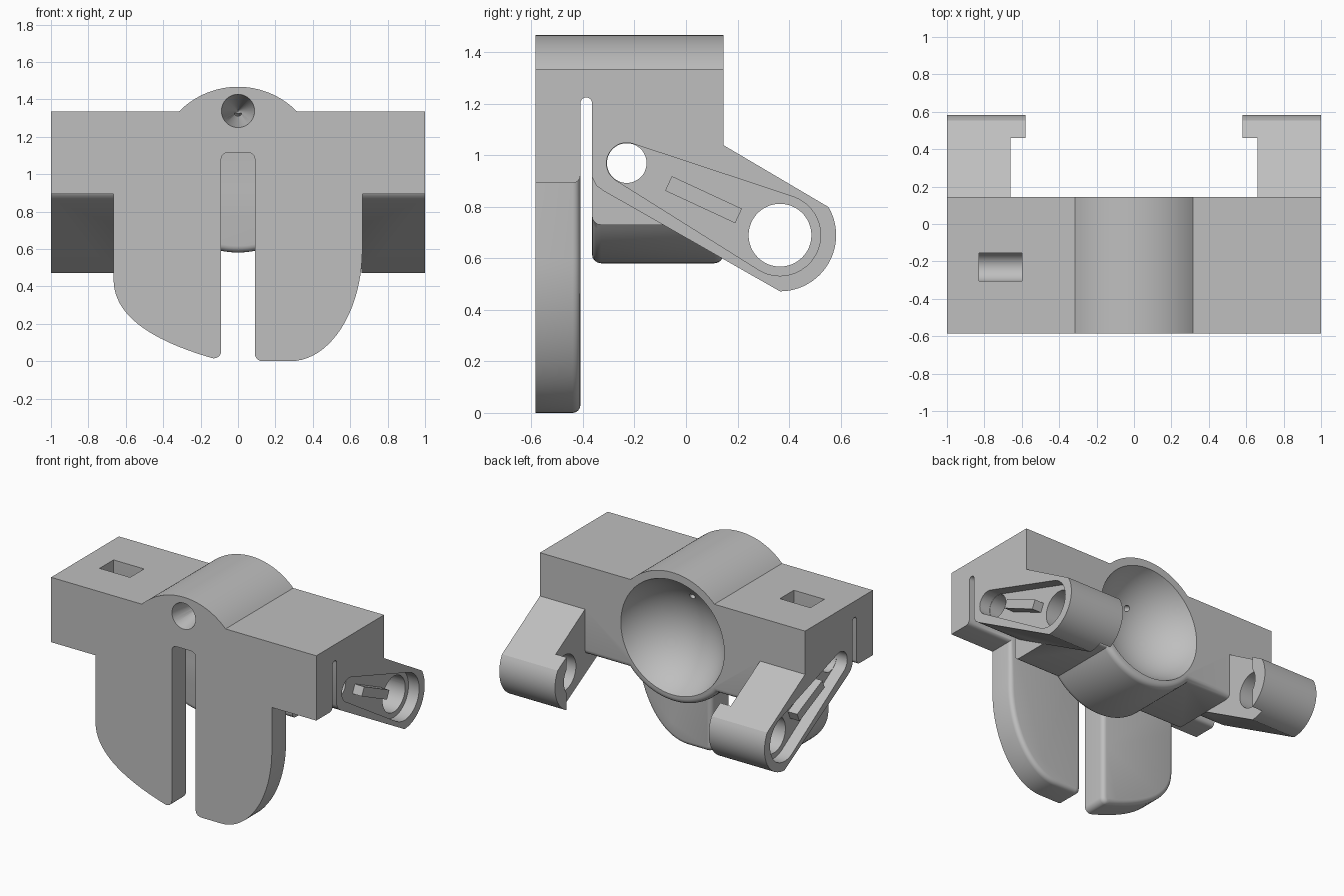
import bpy, bmesh, math
from mathutils import Vector
from mathutils.geometry import convex_hull_2d

cube = bpy.data.objects.get("Cube")
if cube:
    bpy.data.objects.remove(cube, do_unlink=True)

grey = bpy.data.materials.new("plain grey")
grey.use_nodes = True
grey.diffuse_color = (0.52, 0.52, 0.52, 1)
grey.node_tree.nodes["Principled BSDF"].inputs["Base Color"].default_value = (0.52, 0.52, 0.52, 1)

FRONT, BACK, TOP = -0.585, 0.145, 1.335
SLOT_F, SLOT_B = -0.41, -0.365      # flex gap between clip plate and body
SIDE = 0.665                        # half width of plate and core
AXIS_Z, BARREL_R = 1.024, 0.443
PIN, EYE = (-0.23, 0.97), (0.365, 0.69)


def arc(c, r, a0, a1, n=16, rz=None):
    """Points on an arc, angles in degrees."""
    rz = rz or r
    angles = [math.radians(a0 + (a1 - a0) * i / n) for i in range(n + 1)]
    return [(c[0] + r * math.cos(a), c[1] + rz * math.sin(a)) for a in angles]


def link(name, bm):
    bmesh.ops.recalc_face_normals(bm, faces=bm.faces)
    mesh = bpy.data.meshes.new(name)
    bm.to_mesh(mesh)
    bm.free()
    obj = bpy.data.objects.new(name, mesh)
    bpy.context.collection.objects.link(obj)
    return obj


def prism(name, pts, axis, lo, hi, round_edge=None, radius=0.03):
    """Extrude a profile along x (points are y,z) or y (points are x,z)."""
    def place(p, d):
        return (d, p[0], p[1]) if axis == "x" else (p[0], d, p[1])
    bm = bmesh.new()
    a = [bm.verts.new(place(p, lo)) for p in pts]
    b = [bm.verts.new(place(p, hi)) for p in pts]
    bm.faces.new(a)
    bm.faces.new(b[::-1])
    for i in range(len(a)):
        j = (i + 1) % len(a)
        bm.faces.new((a[i], b[i], b[j], a[j]))
    bmesh.ops.recalc_face_normals(bm, faces=bm.faces)
    if round_edge:
        edges = [e for e in bm.edges if round_edge(e.verts[0].co, e.verts[1].co)]
        bmesh.ops.bevel(bm, geom=edges, offset=radius, segments=4, profile=0.5,
                        affect="EDGES", clamp_overlap=False)
    return link(name, bm)


def rod(name, start, end, r1, r2):
    """Cylinder or cone between two points."""
    start, end = Vector(start), Vector(end)
    bm = bmesh.new()
    bmesh.ops.create_cone(bm, cap_ends=True, segments=48, radius1=r1, radius2=r2,
                          depth=(end - start).length)
    bm.transform((end - start).to_track_quat("Z", "Y").to_matrix().to_4x4())
    bmesh.ops.translate(bm, verts=bm.verts, vec=(start + end) / 2)
    return link(name, bm)


def combine(target, tool, operation):
    mod = target.modifiers.new(operation, "BOOLEAN")
    mod.operation, mod.object, mod.solver = operation, tool, "EXACT"
    bpy.context.view_layer.objects.active = target
    bpy.ops.object.modifier_apply(modifier=mod.name)
    bpy.data.objects.remove(tool, do_unlink=True)


# Top beam with the arched crown
half = math.degrees(math.asin((TOP - AXIS_Z) / BARREL_R))
beam_z = 1.2025
crown = arc((0, AXIS_Z), BARREL_R, half, 180 - half, 32)
body = prism("clip_mount_body",
             [(-1, beam_z), (1, beam_z), (1, TOP)] + crown + [(-1, TOP)], "y", FRONT, BACK)

# Front clip plate with two prongs
left_curve = []
for i in range(17):
    t = i / 16
    p = Vector((-0.15, 0.02)) * (1 - t) ** 2 + Vector((-0.66, 0.17)) * 2 * t * (1 - t) \
        + Vector((-SIDE, 0.43)) * t * t
    left_curve.append(tuple(p))
plate = [(1, 1.25), (1, 0.893), (SIDE, 0.893)]
plate += arc((0.28, 0.6), SIDE - 0.28, 0, -90, 20, 0.6)
plate += arc((0.13, 0.04), 0.04, 270, 180, 5)
plate += arc((0.055, 1.08), 0.035, 0, 90, 5) + arc((-0.055, 1.08), 0.035, 90, 180, 5)
plate += arc((-0.13, 0.055), 0.04, 0, -90, 5) + left_curve
plate += [(-SIDE, 0.893), (-1, 0.893), (-1, 1.25)]
clip = prism("clip_plate", plate, "y", FRONT, SLOT_F,
             lambda p, q: min(p.y, q.y) > SLOT_F - 0.001 and max(p.z, q.z) < 1.2
             and abs(p.x + q.x) < 1.99)

# Core with the rounded barrel below
core_z = 0.73
drop = math.degrees(math.asin((AXIS_Z - core_z) / BARREL_R))
core = prism("core", [(SIDE, 1.25), (-SIDE, 1.25), (-SIDE, core_z)]
             + arc((0, AXIS_Z), BARREL_R, 180 + drop, 360 - drop, 32) + [(SIDE, core_z)],
             "y", SLOT_B, BACK,
             lambda p, q: abs(p.y - q.y) < 0.001 and max(p.z, q.z) < 0.9, 0.035)

for part in (clip, core):
    combine(body, part, "UNION")

# Side arms, each with an inward lip behind
tip = arc(EYE, 0.218, 30, -90, 24)
arm = [(SLOT_B, 1.25), (BACK, 1.25), (BACK, 1.04)] + tip + [(-0.32, 0.862)]
arm += [(-0.348, 0.882), (SLOT_B, 0.915)]
lip = [(0.46, 0.854)] + [p for p in tip if p[0] > 0.465] + [(0.46, 0.494)]
for s in (-1, 1):
    span = sorted((s * (SIDE - 0.005), s))
    combine(body, prism("arm", arm, "x", *span), "UNION")
    span = sorted((s * 0.58, s * 0.8))
    combine(body, prism("lip", lip, "x", *span), "UNION")

# Flex gap, rounded at its top
mid = (SLOT_F + SLOT_B) / 2
gap = [(SLOT_F, -0.5), (SLOT_B, -0.5)] + arc((mid, beam_z), (SLOT_B - SLOT_F) / 2, 0, 180, 10)
combine(body, prism("gap_cutter", gap, "x", -1.5, 1.5), "DIFFERENCE")

# Ball socket in the back
bm = bmesh.new()
bmesh.ops.create_uvsphere(bm, u_segments=64, v_segments=32, radius=0.42)
bmesh.ops.translate(bm, verts=bm.verts, vec=(0, 0.3, AXIS_Z))
combine(body, link("socket_cutter", bm), "DIFFERENCE")

# Conical front hole with a thin channel to the socket
combine(body, rod("cone_cutter", (0, -0.6, 1.338), (0, -0.2, 1.338), 0.092, 0.004), "DIFFERENCE")
combine(body, rod("channel_cutter", (0, -0.3, 1.33), (0, -0.02, 1.2), 0.02, 0.02), "DIFFERENCE")

# Recessed pockets on the outer arm faces
rim = arc(PIN, 0.079, 0, 350, 35) + arc(EYE, 0.158, 0, 350, 35)
rim = [rim[i] for i in convex_hull_2d([Vector(p) for p in rim])]
for s in (-1, 1):
    span = sorted((s * 0.92, s * 1.2))
    combine(body, prism("pocket_cutter", rim, "x", *span), "DIFFERENCE")

# Pin and eye holes through both sides
for (y, z), r in ((PIN, 0.077), (EYE, 0.122)):
    combine(body, rod("hole_cutter", (-1.5, y, z), (1.5, y, z), r, r), "DIFFERENCE")

# Square well from the top down to the pin hole
well = [(-0.83, 0.97), (-0.6, 0.97), (-0.6, 1.6), (-0.83, 1.6)]
combine(body, prism("well_cutter", well, "y", -0.305, -0.155), "DIFFERENCE")

# Raised bars inside the pockets
along = Vector((0.28, -0.13)).normalized() * 0.15
across = Vector((-along.y, along.x)).normalized() * 0.031
centre = Vector((0.068, 0.828))
bar = [centre + along + across, centre + along - across,
       centre - along - across, centre - along + across]
for s in (-1, 1):
    span = sorted((s * 0.9, s * 0.99))
    combine(body, prism("bar", bar, "x", *span), "UNION")

# Finish
body.data.materials.clear()
body.data.materials.append(grey)
bpy.ops.object.select_all(action="DESELECT")
body.select_set(True)
bpy.context.view_layer.objects.active = body
bpy.ops.object.shade_smooth_by_angle(angle=math.radians(30))
